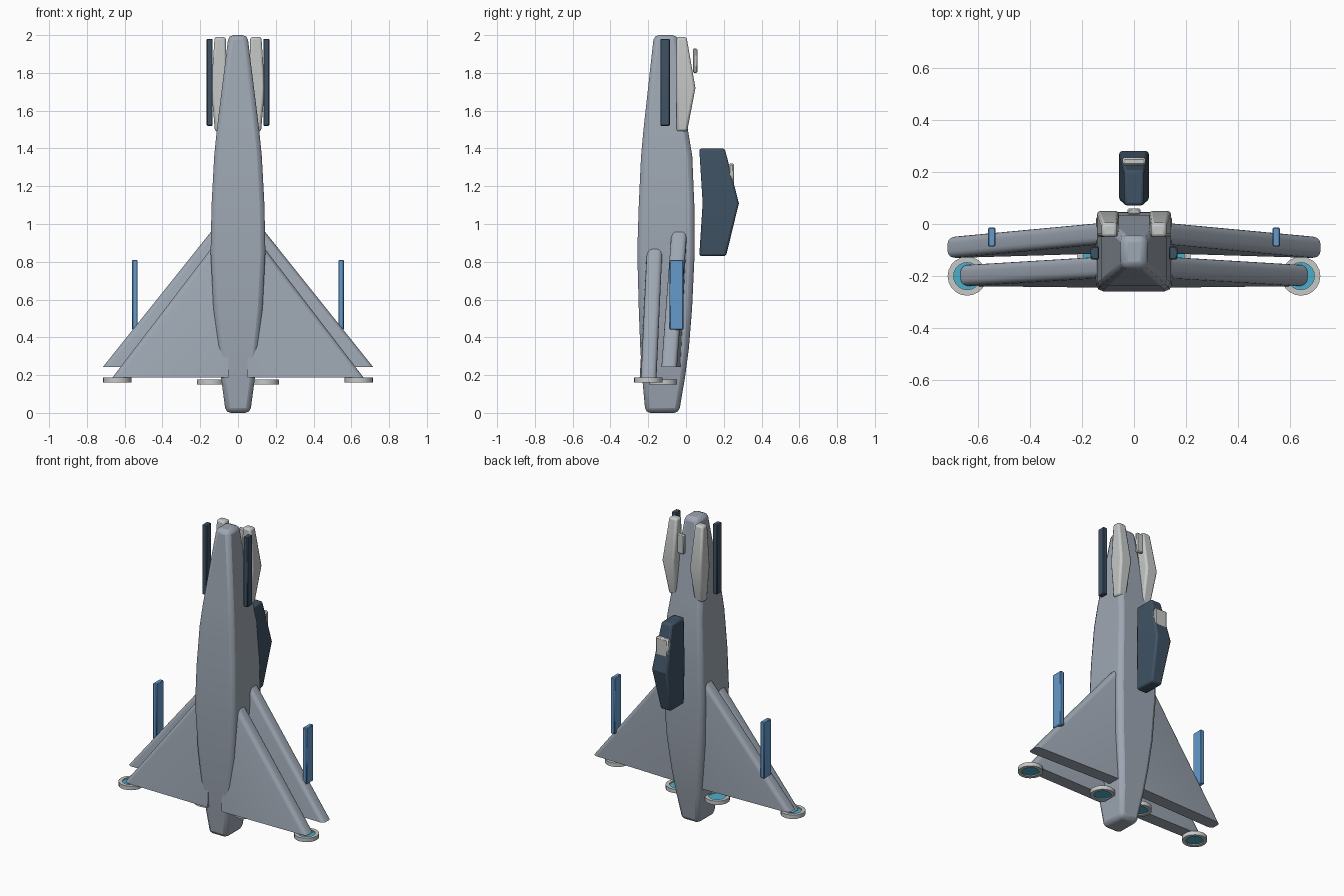
import bpy, bmesh, math
from mathutils import Vector

if "Cube" in bpy.data.objects:
    bpy.data.objects.remove(bpy.data.objects["Cube"])


def material(name, rgb):
    m = bpy.data.materials.new(name)
    m.diffuse_color = (*rgb, 1)
    m.use_nodes = True
    m.node_tree.nodes["Principled BSDF"].inputs["Base Color"].default_value = m.diffuse_color
    return m


HULL = material("hull grey", (0.34, 0.385, 0.45))
LIGHT = material("light grey", (0.56, 0.58, 0.575))
DARK = material("dark slate", (0.05, 0.085, 0.125))
BLUE = material("steel blue", (0.13, 0.32, 0.6))
CYAN = material("engine cyan", (0.07, 0.43, 0.6))


def finish(bm, name, mat):
    bmesh.ops.recalc_face_normals(bm, faces=bm.faces)
    me = bpy.data.meshes.new(name)
    bm.to_mesh(me)
    bm.free()
    me.materials.append(mat)
    ob = bpy.data.objects.new(name, me)
    bpy.context.collection.objects.link(ob)
    bpy.context.view_layer.objects.active = ob
    bpy.ops.object.select_all(action='DESELECT')
    ob.select_set(True)
    bpy.ops.object.shade_smooth_by_angle(angle=math.radians(28))
    return ob


def loft(name, sections, mat, bevel=0.0, segments=2):
    """Rectangular sections (z, x0, x1, y0, y1) joined upwards, corners bevelled."""
    bm = bmesh.new()
    rings = [[bm.verts.new(p) for p in ((x0, y0, z), (x1, y0, z), (x1, y1, z), (x0, y1, z))]
             for z, x0, x1, y0, y1 in sections]
    for a, b in zip(rings, rings[1:]):
        for i in range(4):
            j = (i + 1) % 4
            bm.faces.new((a[i], a[j], b[j], b[i]))
    bm.faces.new(rings[0][::-1])
    bm.faces.new(rings[-1])
    ob = finish(bm, name, mat)
    if bevel:
        mod = ob.modifiers.new("bevel", 'BEVEL')
        mod.width, mod.segments = bevel, segments
        mod.limit_method, mod.angle_limit = 'ANGLE', math.radians(40)
    return ob


def box(name, x0, x1, y0, y1, z0, z1, mat, bevel=0.004):
    return loft(name, [(z0, x0, x1, y0, y1), (z1, x0, x1, y0, y1)], mat, bevel, 1)


def wing(name, side, root_top, root_bottom, tip, half=0.041):
    """Triangular slab with a rounded leading edge and tip."""
    rt, rb, t = Vector(root_top), Vector(root_bottom), Vector(tip)
    outline = [rb, t, t + (rt - t).normalized() * 0.02, rt]
    bm = bmesh.new()
    layers = [[bm.verts.new((p.x * side, p.y + d, p.z)) for p in outline] for d in (-half, half)]
    a, b = layers
    bm.faces.new(a)
    bm.faces.new(b[::-1])
    for i in range(4):
        j = (i + 1) % 4
        bm.faces.new((a[i], b[i], b[j], a[j]))
    bmesh.ops.recalc_face_normals(bm, faces=bm.faces)
    edges = [bm.edges.get((l[i], l[i + 1])) for l in layers for i in (1, 2)]
    bmesh.ops.bevel(bm, geom=edges, offset=0.036, segments=4, profile=0.5,
                    affect='EDGES', clamp_overlap=True)
    return finish(bm, name, HULL)


def nozzle(name, x, y, z, r=0.075, inner=0.052, h=0.026, n=20):
    """Open ring with a thin glowing disc inside."""
    bm = bmesh.new()
    rings = []
    for rad, dz in ((r, -h / 2), (r, h / 2), (inner, h / 2), (inner, -h / 2)):
        rings.append([bm.verts.new((x + rad * math.cos(math.tau * i / n),
                                    y + rad * math.sin(math.tau * i / n), z + dz))
                      for i in range(n)])
    for k in range(4):
        a, b = rings[k], rings[(k + 1) % 4]
        for i in range(n):
            j = (i + 1) % n
            bm.faces.new((a[i], a[j], b[j], b[i]))
    finish(bm, name + "_ring", LIGHT)
    bm = bmesh.new()
    bmesh.ops.create_cone(bm, cap_ends=True, segments=n, radius1=inner, radius2=inner, depth=0.012)
    bmesh.ops.translate(bm, verts=bm.verts, vec=(x, y, z))
    finish(bm, name + "_glow", CYAN)


# Upright fuselage, from tail to nose
hull = [(0.0, 0.065, -0.215, -0.037), (0.19, 0.09, -0.232, -0.005), (0.34, 0.108, -0.242, 0.015),
        (0.55, 0.13, -0.25, 0.032), (0.85, 0.145, -0.258, 0.046), (1.1, 0.14, -0.25, 0.044),
        (1.36, 0.126, -0.238, 0.033), (1.5, 0.112, -0.225, 0.01), (2.0, 0.05, -0.17, -0.045)]
loft("fuselage", [(z, -w, w, y0, y1) for z, w, y0, y1 in hull], HULL, 0.026, 2)

for side, label in ((1, "right"), (-1, "left")):
    # Paired wings, front and back
    wing(label + "_front_wing", side, (0.05, -0.16, 0.99), (0.05, -0.204, 0.187), (0.665, -0.197, 0.187))
    wing(label + "_back_wing", side, (0.05, -0.028, 1.075), (0.05, -0.07, 0.243), (0.715, -0.09, 0.243))

    # Blue wing guns
    x0, x1 = sorted((side * 0.532, side * 0.56))
    box(label + "_wing_gun", x0, x1, -0.087, -0.014, 0.44, 0.81, BLUE)

    # Dark side guns on the nose
    x0, x1 = sorted((side * 0.134, side * 0.166))
    box(label + "_nose_gun", x0, x1, -0.136, -0.086, 1.52, 1.98, DARK)

    # Pale faceted pods behind the nose
    pod = [(1.49, 0.065, 0.122, -0.05, 0.006), (1.72, 0.058, 0.142, -0.05, 0.05),
           (1.99, 0.065, 0.124, -0.05, 0.003)]
    loft(label + "_nose_pod", [(z, *sorted((side * a, side * b)), y0, y1)
                               for z, a, b, y0, y1 in pod], LIGHT, 0.012, 2)

    # Engine nozzles
    nozzle(label + "_outer_nozzle", side * 0.64, -0.2, 0.174)
    nozzle(label + "_inner_nozzle", side * 0.143, -0.122, 0.163)

# Separate dark pod at the back, with its sight
loft("back_pod", [(0.83, -0.038, 0.038, 0.07, 0.212), (1.11, -0.057, 0.057, 0.088, 0.28),
                  (1.4, -0.038, 0.038, 0.07, 0.205)], DARK, 0.012, 2)
box("back_pod_sight", -0.045, 0.045, 0.225, 0.255, 1.2, 1.32, LIGHT, 0.008)

# Small pale sight between the nose pods
box("nose_sight", -0.025, 0.025, 0.036, 0.06, 1.8, 1.93, LIGHT, 0.006)
